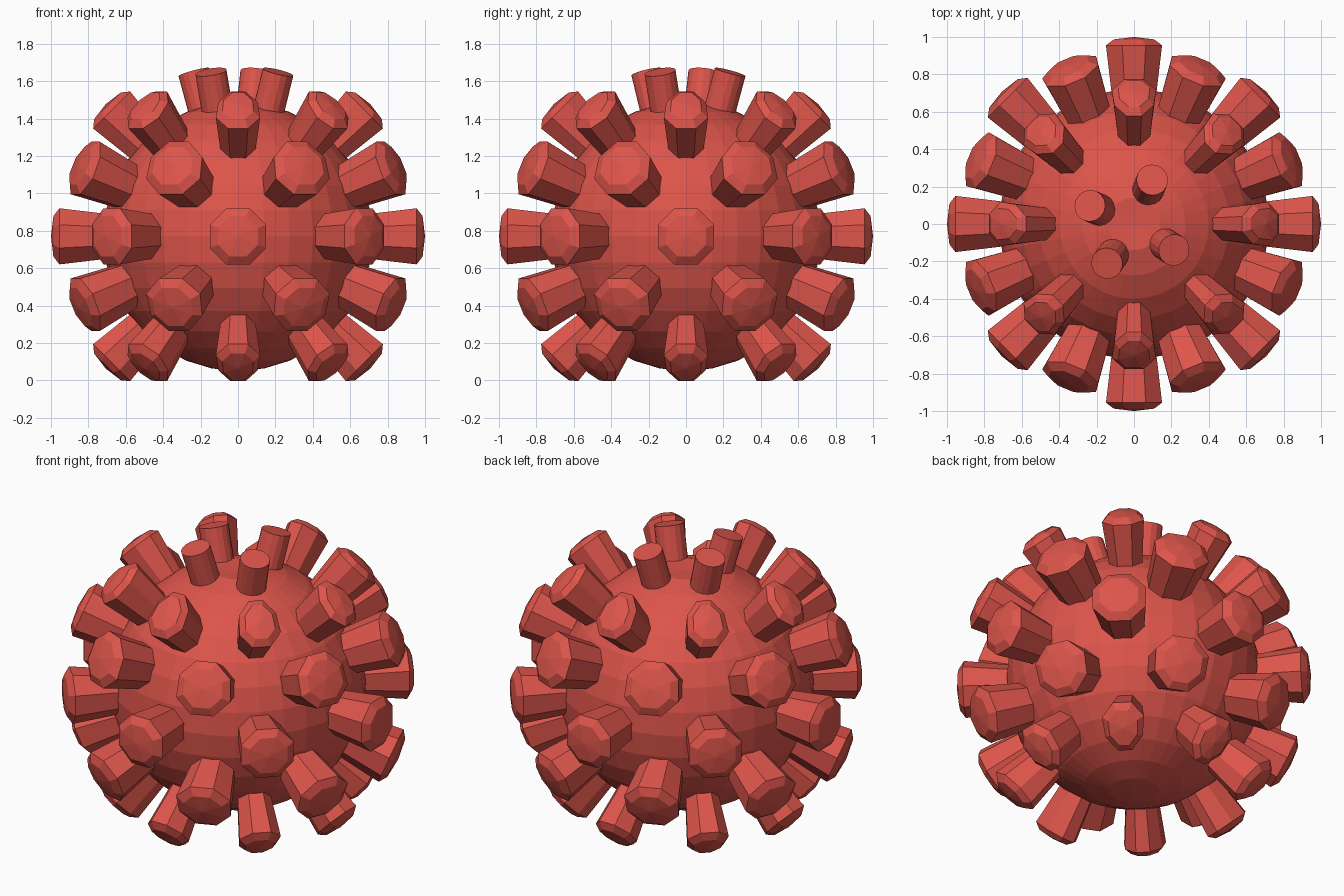
import bpy, bmesh, math
from mathutils import Vector, Matrix

if "Cube" in bpy.data.objects:
    bpy.data.objects.remove(bpy.data.objects["Cube"])

CENTRE = Vector((0, 0, 0.77))
red = bpy.data.materials.new("red")
red.diffuse_color = (0.72, 0.09, 0.07, 1)
red.use_nodes = True
red.node_tree.nodes["Principled BSDF"].inputs["Base Color"].default_value = red.diffuse_color


def finish(bm, name):
    bmesh.ops.recalc_face_normals(bm, faces=bm.faces)
    mesh = bpy.data.meshes.new(name)
    bm.to_mesh(mesh)
    bm.free()
    mesh.materials.append(red)
    ob = bpy.data.objects.new(name, mesh)
    ob.location = CENTRE
    bpy.context.collection.objects.link(ob)
    return ob


def add_spike(bm, elev, azim, half_w, half_h):
    """Octagonal flared stud with a chamfered, slightly domed tip."""
    e, a = math.radians(elev), math.radians(azim)
    out = Vector((math.cos(e) * math.cos(a), math.cos(e) * math.sin(a), math.sin(e)))
    side = Vector((-math.sin(a), math.cos(a), 0))
    up = out.cross(side)
    rings = []
    for dist, scale in ((0.6, 0.72), (0.955, 1.0), (0.987, 0.72)):
        ring = []
        for i in range(8):
            t = math.radians(22.5 + 45 * i)
            v = math.sin(t) / math.cos(math.pi / 8) * half_h * scale
            u = math.cos(t) / math.cos(math.pi / 8) * half_w * scale
            u *= 1 - v * math.tan(e)      # narrower towards the pole
            ring.append(bm.verts.new(out * dist + side * u + up * v))
        rings.append(ring)
    for lo, hi in zip(rings, rings[1:]):
        for i in range(8):
            j = (i + 1) % 8
            bm.faces.new((lo[i], lo[j], hi[j], hi[i]))
    tip = bm.verts.new(out)
    for i in range(8):
        bm.faces.new((rings[-1][i], rings[-1][(i + 1) % 8], tip))
    bm.faces.new(rings[0][::-1])


# Round body with a small dimple at the top pole
bm = bmesh.new()
bmesh.ops.create_uvsphere(bm, u_segments=32, v_segments=16, radius=0.72)
max(bm.verts, key=lambda v: v.co.z).co.z -= 0.02
finish(bm, "body")

# Five staggered rows of studs: elevation, first azimuth, half width, half height
rows = {
    "equator_studs": (0, 0, 0.15, 0.15),
    "upper_studs": (22.5, 22.5, 0.152, 0.152),
    "lower_studs": (-22.5, 22.5, 0.152, 0.152),
    "top_studs": (45, 0, 0.112, 0.14),
    "bottom_studs": (-45, 0, 0.112, 0.14),
}
for name, (elev, start, w, h) in rows.items():
    bm = bmesh.new()
    for k in range(8):
        add_spike(bm, elev, start + 45 * k, w, h)
    finish(bm, name)

# Four thin round pegs around the top
bm = bmesh.new()
for azim in (67.5, 157.5, 235.5, 327):
    turn = Matrix.Rotation(math.radians(azim), 4, 'Z') @ Matrix.Rotation(math.radians(16.2), 4, 'Y')
    bmesh.ops.create_cone(bm, cap_ends=True, segments=16, radius1=0.085, radius2=0.085,
                          depth=0.315, matrix=turn @ Matrix.Translation((0, 0, 0.7575)))
finish(bm, "crown_pegs")
